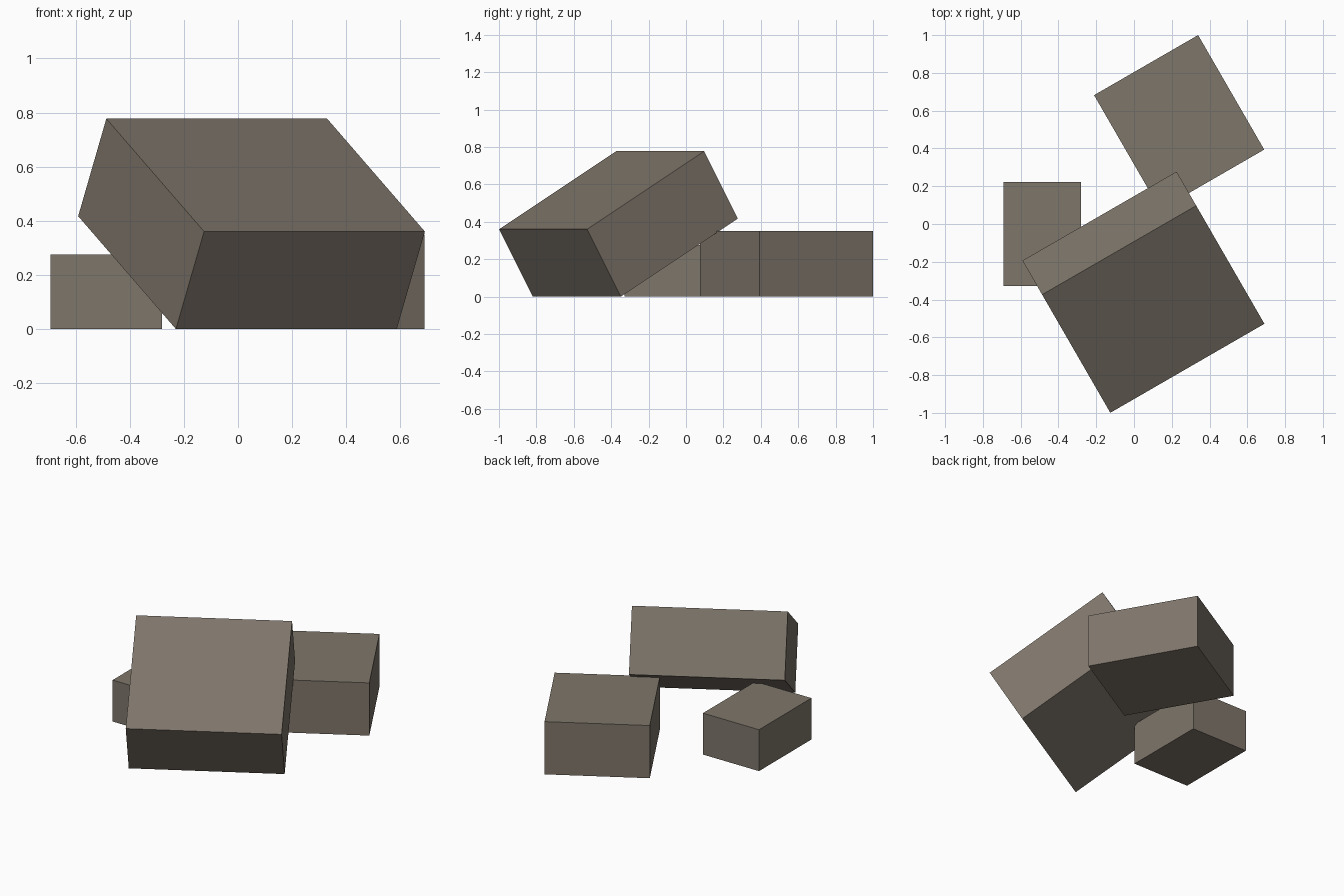
import bpy
from math import radians

if "Cube" in bpy.data.objects:
    bpy.data.objects.remove(bpy.data.objects["Cube"])

stone = bpy.data.materials.new("warm_grey_stone")
stone.diffuse_color = (0.21, 0.18, 0.145, 1)
stone.use_nodes = True
stone.node_tree.nodes["Principled BSDF"].inputs["Base Color"].default_value = stone.diffuse_color


def block(name, size, centre, turn=0, tilt=0):
    """Box tilted about its own x axis, then turned about z (degrees)."""
    bpy.ops.mesh.primitive_cube_add(size=1, location=centre,
                                    rotation=(radians(tilt), 0, radians(turn)))
    ob = bpy.context.object
    ob.name = name
    ob.scale = size
    ob.data.materials.append(stone)
    return ob


# Small upright block on the left
block("small_block", (0.412, 0.55, 0.275), (-0.486, -0.053, 0.1375))

# Medium block lying flat at the back
block("back_block", (0.636, 0.70, 0.35), (0.239, 0.538, 0.175), turn=30)

# Large slab tipped up, standing on its front edge
block("leaning_slab", (0.942, 0.834, 0.416), (0.050, -0.361, 0.389), turn=30, tilt=30)
